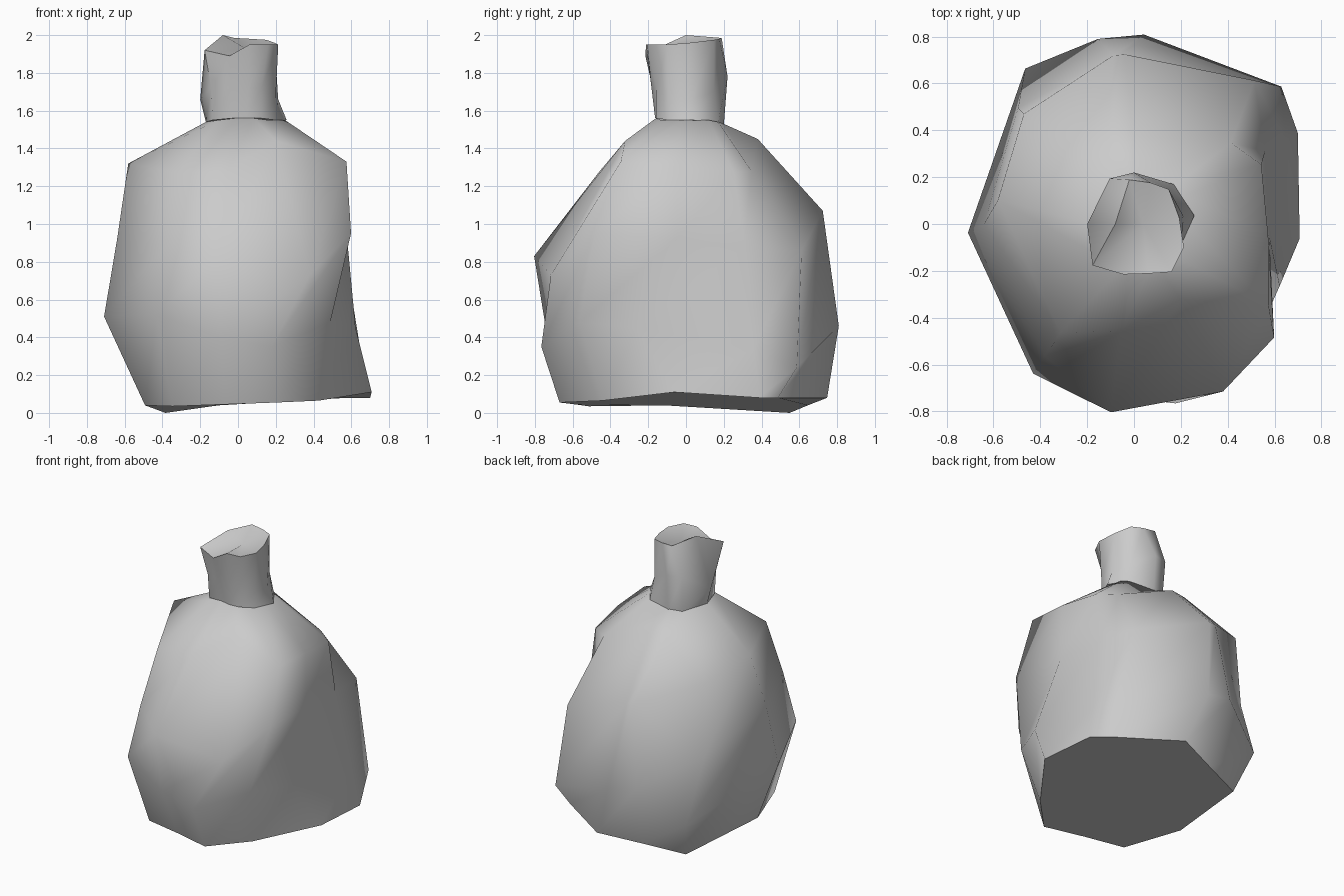
import bpy
import bmesh
from math import radians, cos, sin

cube = bpy.data.objects.get("Cube")
if cube:
    bpy.data.objects.remove(cube, do_unlink=True)


def make_material(name, color):
    material = bpy.data.materials.new(name)
    material.use_nodes = True
    material.diffuse_color = color
    material.node_tree.nodes["Principled BSDF"].inputs["Base Color"].default_value = color
    return material


def seam_point(angle, radius, height, turn=0):
    """Point on a seam; turn swings it around the z axis, in degrees."""
    a = radians(angle + turn)
    return radius * cos(a), radius * sin(a), height


def loft_profiles(name, profiles, material, smooth_angle, dip=None):
    """Skin upright (radius, height, turn) seams placed around the z axis by angle."""
    bm = bmesh.new()
    columns = []
    for angle, profile in profiles.items():
        columns.append([bm.verts.new(seam_point(angle, *point)) for point in profile])

    # Side panels between neighbouring seams
    for left, right in zip(columns, columns[1:] + columns[:1]):
        for i in range(len(left) - 1):
            bm.faces.new((left[i], right[i], right[i + 1], left[i + 1]))

    # Underside, then a flat or dipped top
    bm.faces.new([column[0] for column in reversed(columns)])
    rim = [column[-1] for column in columns]
    if dip:
        centre = bm.verts.new(dip)
        for a, b in zip(rim, rim[1:] + rim[:1]):
            bm.faces.new((a, b, centre))
    else:
        bm.faces.new(rim)

    bmesh.ops.recalc_face_normals(bm, faces=bm.faces[:])
    mesh = bpy.data.meshes.new(name)
    bm.to_mesh(mesh)
    bm.free()
    mesh.materials.append(material)
    obj = bpy.data.objects.new(name, mesh)
    bpy.context.collection.objects.link(obj)

    bpy.ops.object.select_all(action="DESELECT")
    obj.select_set(True)
    bpy.context.view_layer.objects.active = obj
    bpy.ops.object.shade_smooth_by_angle(angle=radians(smooth_angle))


cloth = make_material("grey cloth", (0.6, 0.6, 0.6, 1.0))

# Lumpy sack: one profile per seam, from the ground up to the tied neck
sack_profiles = {
    -5: [(.71, .11), (.676, .45, -18), (.58, .92), (.575, 1.31), (.25, 1.55)],
    29: [(.80, .08), (.74, .34), (.64, .88), (.60, 1.27, -4), (.25, 1.55)],
    43: [(.757, .08, -3), (.86, .24), (.80, .86, 7), (.54, 1.28, -3), (.25, 1.54)],
    93: [(.77, .08, -17), (.81, .46, -6), (.725, 1.07), (.38, 1.45, -2), (.20, 1.53)],
    101: [(.653, .04, -2), (.805, .5), (.725, 1.07, -4), (.40, 1.43, 5), (.20, 1.53)],
    125: [(.67, 0), (.81, .27), (.70, .71, 10), (.665, 1.22, 10), (.20, 1.53)],
    180: [(.505, .04, 13), (.71, .51, 3), (.64, .92), (.59, 1.32, -10), (.17, 1.54)],
    236: [(.62, .035), (.77, .52), (.68, .88), (.56, 1.27), (.19, 1.55)],
    263: [(.59, .045), (.74, .40), (.81, .83), (.46, 1.28), (.15, 1.56)],
    298: [(.70, .055, -11), (.786, .35, -15), (.81, .73), (.38, 1.44, 4), (.18, 1.56)],
    321: [(.615, .065, -7), (.745, .48, -10), (.77, .95), (.67, 1.33, 8), (.21, 1.55)],
}
loft_profiles("sack_body", sack_profiles, cloth, 65)

# Gathered neck with an uneven, slightly sunken mouth
neck_profiles = {
    8: [(.26, 1.55), (.215, 1.66), (.195, 1.96)],
    45: [(.24, 1.54), (.21, 1.70), (.21, 1.975)],
    90: [(.20, 1.52), (.22, 1.78), (.19, 1.98, -22)],
    118: [(.20, 1.52), (.22, 1.78), (.19, 1.985, -22)],
    180: [(.17, 1.54), (.20, 1.66), (.08, 2.0)],
    225: [(.19, 1.55), (.20, 1.72), (.25, 1.92)],
    258: [(.15, 1.56), (.18, 1.72), (.22, 1.89)],
    286: [(.17, 1.56), (.19, 1.72), (.22, 1.95)],
    308: [(.20, 1.56), (.20, 1.72), (.26, 1.95)],
    335: [(.22, 1.55), (.22, 1.66), (.235, 1.95)],
}
loft_profiles("sack_neck", neck_profiles, cloth, 70, dip=(.04, 0, 1.93))
